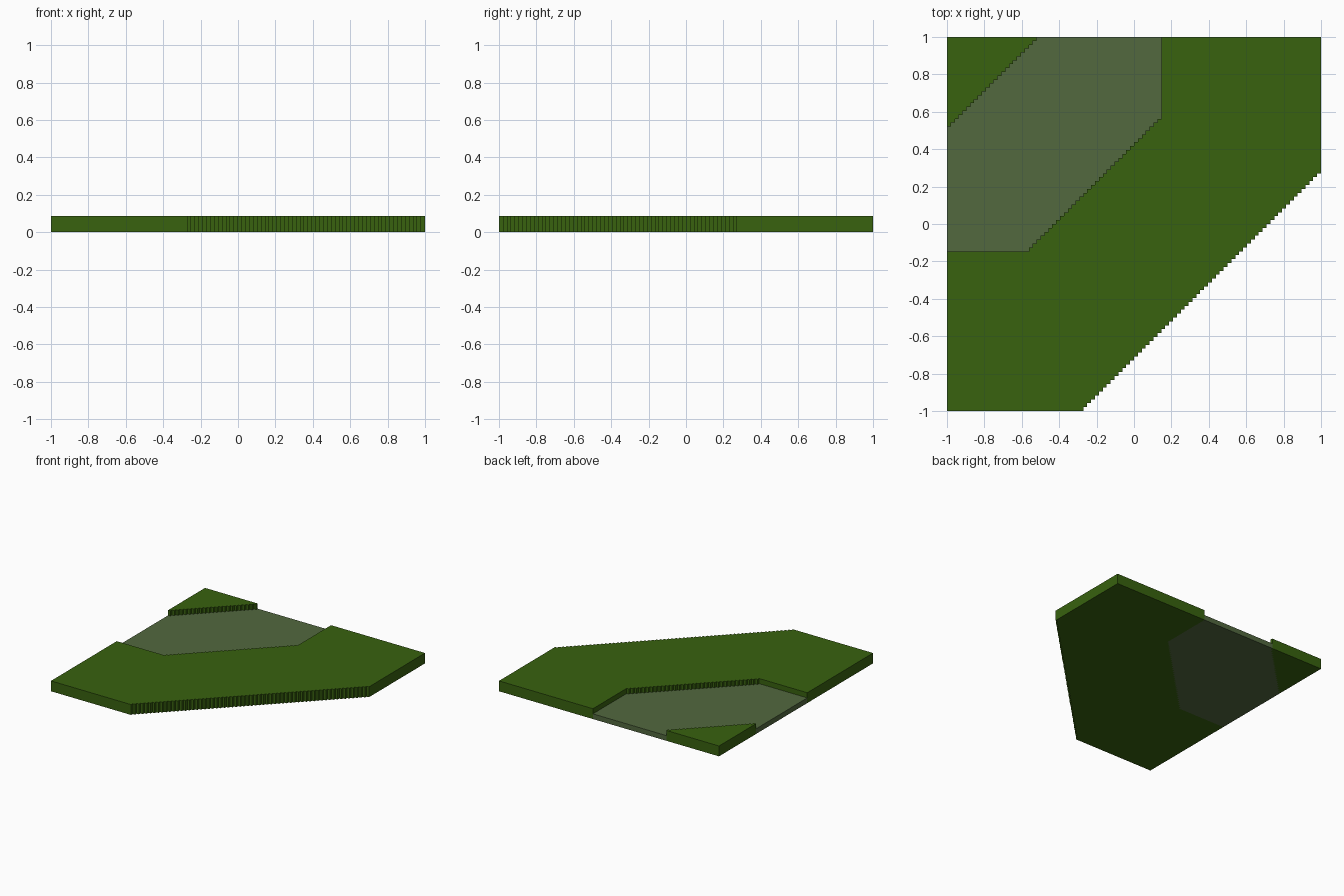
import bpy
import bmesh

cube = bpy.data.objects.get("Cube")
if cube:
    bpy.data.objects.remove(cube, do_unlink=True)

N = 96                 # grid cells along one side
CELL = 2 / N
FULL, LOW = 0.085, 0.0425


def material(name, rgb):
    m = bpy.data.materials.new(name)
    m.use_nodes = True
    m.diffuse_color = (*rgb, 1)
    bsdf = next(n for n in m.node_tree.nodes if n.type == 'BSDF_PRINCIPLED')
    bsdf.inputs["Base Color"].default_value = (*rgb, 1)
    bsdf.inputs["Roughness"].default_value = 0.9
    return m


def stairs(u, v, steps, up_first):
    """Stepped 45 degree line of grid points, rising to the right."""
    pts = [(u, v)]
    for _ in range(steps):
        pts.append((u, v + 1) if up_first else (u + 1, v))
        u, v = u + 1, v + 1
        pts.append((u, v))
    return pts


def slab(name, outline, height, mat):
    """Extrude a counter-clockwise grid outline up from the ground."""
    bm = bmesh.new()
    base = bm.faces.new([bm.verts.new((u * CELL - 1, v * CELL - 1, 0))
                         for u, v in outline])
    top = bmesh.ops.extrude_face_region(bm, geom=[base], use_keep_orig=True)
    verts = [g for g in top["geom"] if isinstance(g, bmesh.types.BMVert)]
    bmesh.ops.translate(bm, verts=verts, vec=(0, 0, height))
    bmesh.ops.recalc_face_normals(bm, faces=bm.faces)
    mesh = bpy.data.meshes.new(name)
    bm.to_mesh(mesh)
    bm.free()
    mesh.materials.append(mat)
    obj = bpy.data.objects.new(name, mesh)
    bpy.context.collection.objects.link(obj)
    return obj


green = material("grass_green", (0.0395, 0.122, 0.0048))
grey = material("path_grey_green", (0.0844, 0.1384, 0.0497))

# Stepped borders shared by neighbouring parts
outer_edge = stairs(35, 0, 61, True)
path_edge = stairs(21, 41, 34, True)
corner_edge = stairs(0, 73, 23, False)

# Large raised grass area wrapping around the path
slab("grass_field",
     [(0, 0)] + outer_edge + [(N, N), (55, N)] + path_edge[::-1] + [(0, 41)],
     FULL, green)

# Sunken path crossing the corner
slab("sunken_path",
     [(0, 41)] + path_edge + [(55, N)] + corner_edge[::-1],
     LOW, grey)

# Small raised grass triangle in the back corner
slab("grass_corner", corner_edge + [(0, N)], FULL, green)
